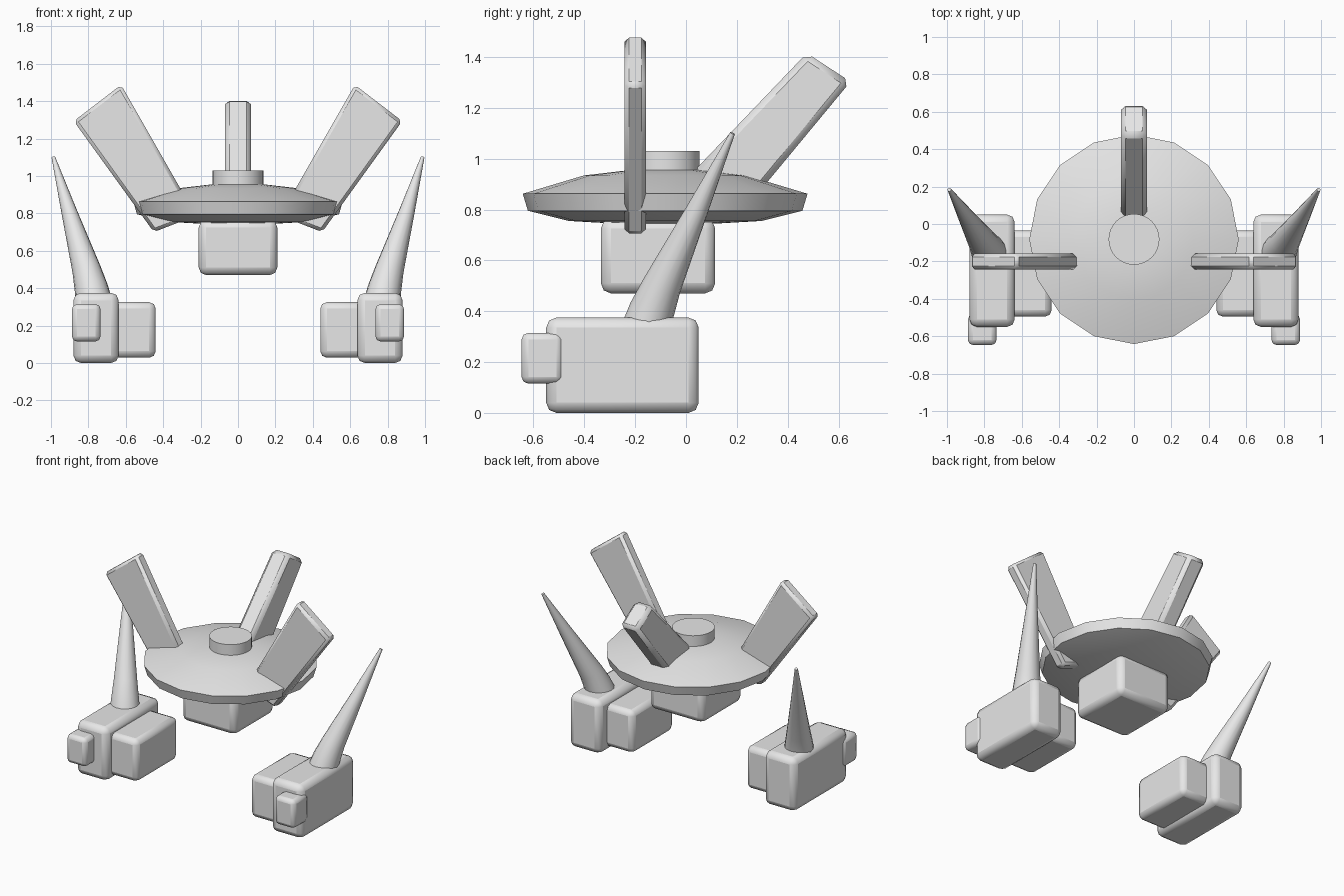
import bpy, bmesh, math
from mathutils import Vector

cube = bpy.data.objects.get("Cube")
if cube:
    bpy.data.objects.remove(cube, do_unlink=True)

GREY = (0.8, 0.8, 0.8, 1.0)
grey = bpy.data.materials.new("light grey")
grey.use_nodes = True
grey.diffuse_color = GREY
next(n for n in grey.node_tree.nodes if n.type == 'BSDF_PRINCIPLED').inputs["Base Color"].default_value = GREY


def finish(name, bm, bevel=0, segments=2, angle=35):
    """Turn a bmesh into a shaded object, with optional rounded edges."""
    bmesh.ops.recalc_face_normals(bm, faces=bm.faces)
    mesh = bpy.data.meshes.new(name)
    bm.to_mesh(mesh)
    bm.free()
    mesh.materials.append(grey)
    obj = bpy.data.objects.new(name, mesh)
    bpy.context.collection.objects.link(obj)
    if bevel:
        mod = obj.modifiers.new("Rounded edges", 'BEVEL')
        mod.width, mod.segments = bevel, segments
        mod.limit_method = 'NONE'
    bpy.ops.object.select_all(action='DESELECT')
    obj.select_set(True)
    bpy.context.view_layer.objects.active = obj
    bpy.ops.object.shade_smooth_by_angle(angle=math.radians(angle))
    return obj


def box(name, low, high, bevel):
    bm = bmesh.new()
    bmesh.ops.create_cube(bm, size=1)
    for v in bm.verts:
        v.co = [(a + b) / 2 + c * (b - a) for a, b, c in zip(low, high, v.co)]
    finish(name, bm, bevel)


def skin(name, rings, angle=35):
    """Join rings of points into a closed, capped surface."""
    bm = bmesh.new()
    loops = [[bm.verts.new(p) for p in ring] for ring in rings]
    n = len(loops[0])
    for a, b in zip(loops, loops[1:]):
        for i in range(n):
            j = (i + 1) % n
            bm.faces.new((a[i], a[j], b[j], b[i]))
    bm.faces.new(loops[0])
    bm.faces.new(loops[-1])
    finish(name, bm, angle=angle)


def circle(centre, radius, n, axis=Vector((0, 0, 1))):
    turn = Vector((0, 0, 1)).rotation_difference(axis)
    return [Vector(centre) + turn @ Vector((radius * math.cos(a), radius * math.sin(a), 0))
            for a in (math.tau * i / n for i in range(n))]


def plate(name, outline, thickness, bevel):
    """Extrude an outline of 3D points along the given thickness vector."""
    bm = bmesh.new()
    t = Vector(thickness) / 2
    face = bm.faces.new([bm.verts.new(Vector(p) - t) for p in outline])
    new = bmesh.ops.extrude_face_region(bm, geom=[face])["geom"]
    bmesh.ops.translate(bm, vec=2 * t, verts=[g for g in new if isinstance(g, bmesh.types.BMVert)])
    finish(name, bm, bevel, 1, 25)


# Saucer body with hatch and belly block
DISC_Y = -0.082
profile = [(0.12, 0.74), (0.38, 0.755), (0.54, 0.795), (0.56, 0.862), (0.32, 0.934), (0.14, 0.955)]
skin("saucer", [circle((0, DISC_Y, z), r, 16) for r, z in profile])
skin("hatch", [circle((0, DISC_Y, z), 0.136, 32) for z in (0.93, 1.03)])
box("belly_block", (-0.21, -0.335, 0.47), (0.21, 0.115, 0.765), 0.04)

# Rear fin
fin = [(0.475, 1.415), (0.647, 1.303), (0.185, 0.745), (-0.08, 0.835)]
plate("rear_fin", [(0, y, z) for y, z in fin], (0.14, 0, 0), 0.025)

# Paired side parts
wing = [(0.625, 1.487), (0.878, 1.293), (0.45, 0.70), (0.225, 0.787)]
horn = [((0.772, -0.155, 0.33), 0.098), ((0.785, -0.135, 0.40), 0.09),
        ((0.81, -0.095, 0.5), 0.077), ((0.90, 0.045, 0.80), 0.043), ((0.987, 0.183, 1.1), 0.010)]
pods = {
    "outer_pod": ((0.638, -0.55, 0), (0.88, 0.05, 0.375), 0.04),
    "inner_pod": ((0.44, -0.495, 0.028), (0.68, -0.035, 0.325), 0.035),
    "front_pod": ((0.735, -0.647, 0.115), (0.888, -0.483, 0.315), 0.027),
}
for side, s in (("left", 1), ("right", -1)):
    plate(side + "_wing", [(s * x, -0.2, z) for x, z in wing], (0, 0.084, 0), 0.018)
    for name, (low, high, bevel) in pods.items():
        xs = sorted((s * low[0], s * high[0]))
        box(f"{side}_{name}", (xs[0], *low[1:]), (xs[1], *high[1:]), bevel)
    axis = Vector((s * 0.21, 0.33, 0.75)).normalized()
    skin(side + "_horn", [circle((s * x, y, z), r, 16, axis) for (x, y, z), r in horn], 40)
